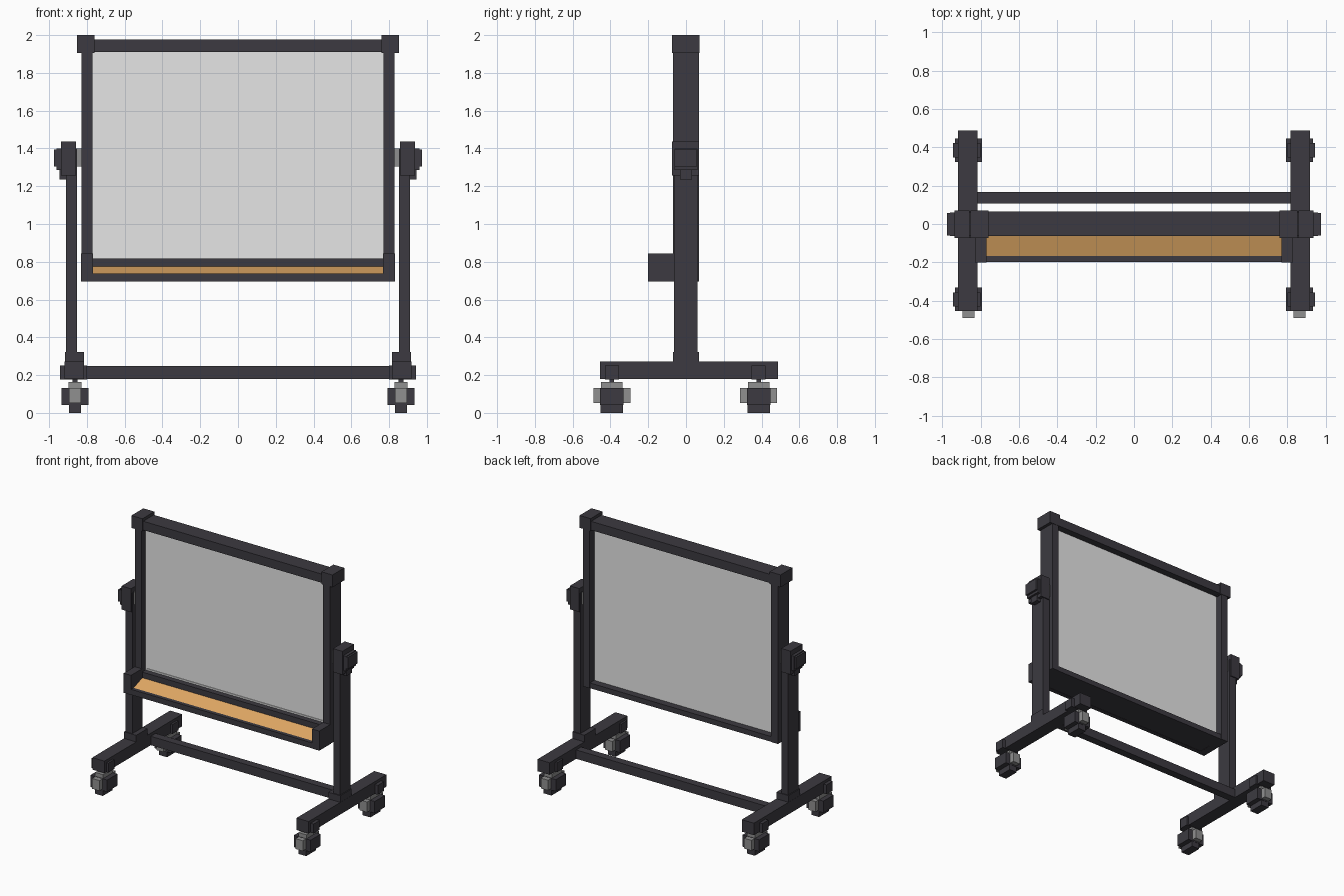
import bpy, bmesh

if "Cube" in bpy.data.objects:
    bpy.data.objects.remove(bpy.data.objects["Cube"])


def material(name, rgb):
    m = bpy.data.materials.new(name)
    m.diffuse_color = (*rgb, 1)
    m.use_nodes = True
    m.node_tree.nodes["Principled BSDF"].inputs["Base Color"].default_value = m.diffuse_color
    return m


DARK = material("charcoal metal", (0.045, 0.042, 0.052))
GREY = material("mid grey", (0.28, 0.28, 0.28))
BOARD = material("board grey", (0.79, 0.79, 0.79))
TRIM = material("white trim", (0.93, 0.93, 0.93))
WOOD = material("tray orange", (0.76, 0.40, 0.13))


def finish(name, bm, mat):
    bmesh.ops.recalc_face_normals(bm, faces=bm.faces)
    me = bpy.data.meshes.new(name)
    bm.to_mesh(me)
    bm.free()
    me.materials.append(mat)
    ob = bpy.data.objects.new(name, me)
    bpy.context.collection.objects.link(ob)
    return ob


def box(name, x, y, z, mat=DARK):
    """Box from three (low, high) ranges."""
    bm = bmesh.new()
    bmesh.ops.create_cube(bm, size=1)
    for v in bm.verts:
        v.co = [r[0] + (c + 0.5) * (r[1] - r[0]) for c, r in zip(v.co, (x, y, z))]
    return finish(name, bm, mat)


def pair(name, x, y, z, mat=DARK):
    """The same box on the right and the left."""
    box(name + "_right", x, y, z, mat)
    box(name + "_left", (-x[1], -x[0]), y, z, mat)


def prism(name, x, profile, mat):
    """Extrude a y-z profile along x."""
    bm = bmesh.new()
    f = bm.faces.new([bm.verts.new((x[0], y, z)) for y, z in profile])
    ext = bmesh.ops.extrude_face_region(bm, geom=[f])
    for v in ext["geom"]:
        if isinstance(v, bmesh.types.BMVert):
            v.co.x = x[1]
    return finish(name, bm, mat)


# Writing board, recessed in the frame, with a thin edge trim in front
box("board", (-0.775, 0.775), (-0.015, 0.012), (0.73, 1.92), BOARD)
pair("trim_side", (0.76, 0.772), (-0.02, -0.014), (0.815, 1.915), TRIM)
box("trim_bottom", (-0.76, 0.76), (-0.02, -0.014), (0.815, 0.83), TRIM)

# Board frame
pair("frame_post", (0.77, 0.828), (-0.068, 0.068), (0.695, 1.95))
box("frame_top_rail", (-0.78, 0.78), (-0.063, 0.065), (1.91, 1.977))
box("frame_bottom_rail", (-0.78, 0.78), (-0.063, 0.065), (0.695, 0.735))
pair("frame_corner", (0.76, 0.853), (-0.073, 0.071), (1.905, 2.0))

# Pen tray with a back wall and a sloped floor
pair("tray_end", (0.768, 0.83), (-0.2, -0.06), (0.695, 0.845))
box("tray_back", (-0.775, 0.775), (-0.063, -0.014), (0.73, 0.818))
box("tray_base", (-0.775, 0.775), (-0.17, -0.05), (0.697, 0.725))
box("tray_lip", (-0.775, 0.775), (-0.198, -0.165), (0.695, 0.737))
prism("tray_floor", (-0.77, 0.77),
      [(-0.168, 0.72), (-0.168, 0.737), (-0.062, 0.775), (-0.062, 0.72)], WOOD)

# Uprights with pivot clamps and knobs
pair("upright", (0.853, 0.91), (-0.063, 0.062), (0.22, 1.40))
pair("clamp", (0.857, 0.937), (-0.073, 0.07), (1.257, 1.437))
pair("clamp_foot", (0.90, 0.945), (-0.032, 0.032), (1.235, 1.29))
pair("knob", (0.93, 0.96), (-0.062, 0.06), (1.285, 1.40))
pair("knob_cap", (0.955, 0.975), (-0.06, 0.058), (1.305, 1.395))
pair("pivot", (0.82, 0.862), (-0.04, 0.04), (1.305, 1.40), GREY)

# Base feet, collars and cross beam
pair("foot", (0.815, 0.918), (-0.455, 0.488), (0.18, 0.272))
pair("collar", (0.815, 0.917), (-0.07, 0.068), (0.19, 0.323))
box("cross_beam", (-0.83, 0.83), (0.107, 0.167), (0.18, 0.248))

# Casters: cross-shaped blocks, one below each foot end
cx = 0.863
for end, cy in (("front", -0.393), ("back", 0.385)):
    def around(c, r):
        return (c - r, c + r)
    pair("caster_mount_" + end, (0.80, 0.943), around(cy, 0.037), (0.178, 0.25))
    pair("caster_stem_" + end, around(cx, 0.012), around(cy, 0.012), (0.15, 0.185))
    pair("caster_wheel_" + end, around(cx, 0.033), around(cy, 0.06), (0.0, 0.12))
    pair("caster_fork_" + end, around(cx, 0.071), around(cy, 0.062), (0.043, 0.133))
    pair("caster_hub_" + end, around(cx, 0.031), around(cy, 0.098), (0.053, 0.132), GREY)
    pair("caster_top_" + end, around(cx, 0.034), around(cy, 0.058), (0.12, 0.163), GREY)
